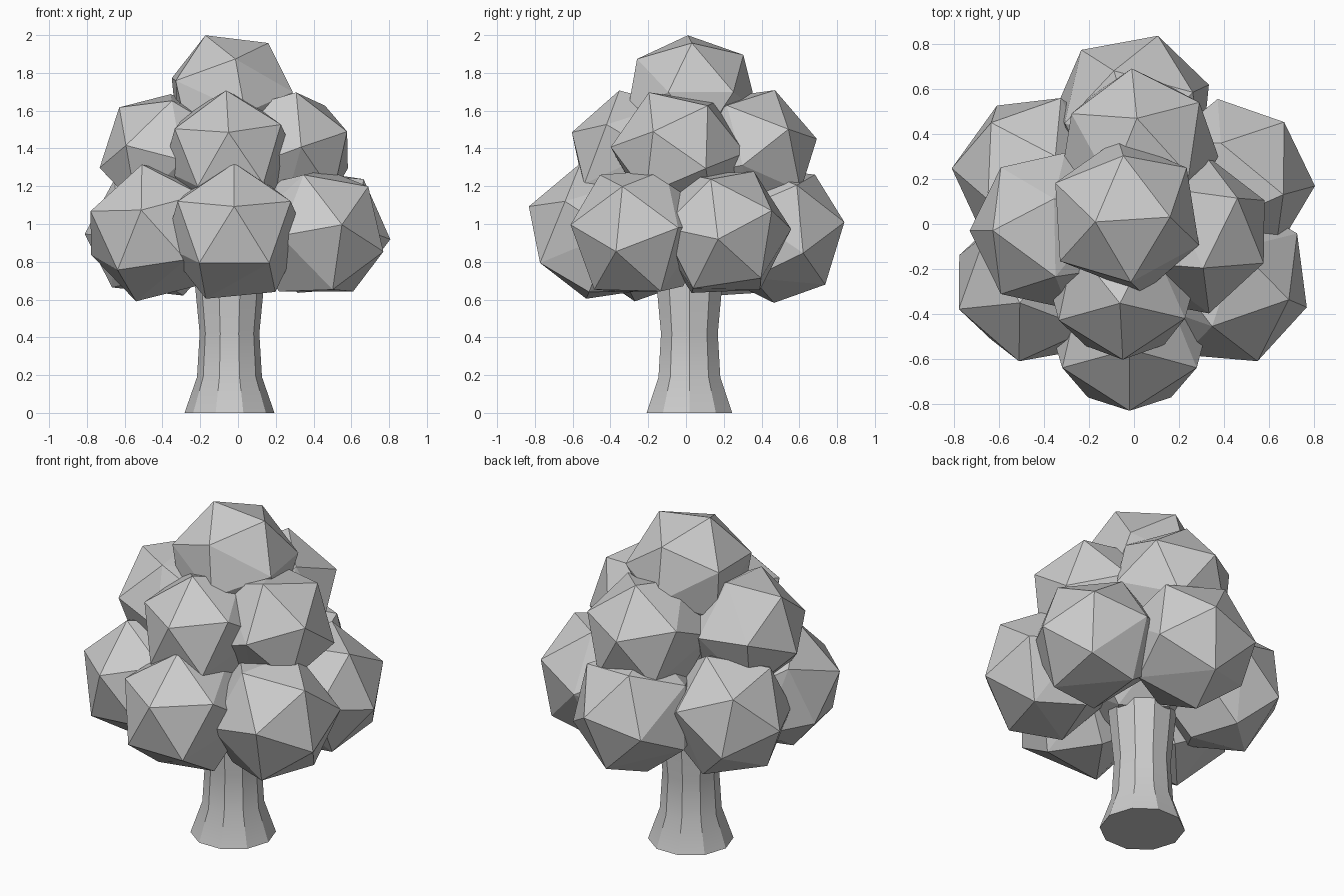
import bpy, bmesh, math
from mathutils import Vector

if "Cube" in bpy.data.objects:
    bpy.data.objects.remove(bpy.data.objects["Cube"])


def make_object(name, bm):
    bmesh.ops.recalc_face_normals(bm, faces=bm.faces)
    mesh = bpy.data.meshes.new(name)
    bm.to_mesh(mesh)
    bm.free()
    obj = bpy.data.objects.new(name, mesh)
    bpy.context.collection.objects.link(obj)
    return obj


def leaf_clump(name, centre, radius, pole, neighbour):
    """Faceted ball with one corner along pole and the next one towards neighbour."""
    c = Vector(centre)
    a = Vector(pole).normalized()
    b = Vector(neighbour)
    b = (b - a * b.dot(a)).normalized()
    n = a.cross(b)
    bm = bmesh.new()
    bm.verts.new(c + a * radius)
    # rings of corners: count, angle from the pole, twist
    for count, polar, twist in [(5, 56, 0), (6, 103, 36), (4, 148, 10)]:
        p = math.radians(polar)
        for k in range(count):
            t = math.radians(twist + 360 * k / count)
            d = a * math.cos(p) + (b * math.cos(t) + n * math.sin(t)) * math.sin(p)
            bm.verts.new(c + d * radius)
    bmesh.ops.convex_hull(bm, input=list(bm.verts))
    return make_object(name, bm)


# Trunk: ten-sided, flared at the foot and again under the crown
bm = bmesh.new()
sides = 10
rings = []
for z, r in [(0, 0.238), (0.19, 0.172), (0.42, 0.158), (0.72, 0.187), (0.85, 0.19)]:
    rings.append([bm.verts.new((-0.045 + r * math.cos(math.tau * k / sides),
                                0.018 + r * math.sin(math.tau * k / sides), z))
                  for k in range(sides)])
for lo, hi in zip(rings, rings[1:]):
    for k in range(sides):
        j = (k + 1) % sides
        bm.faces.new((lo[k], lo[j], hi[j], hi[k]))
bm.faces.new(rings[0])
bm.faces.new(rings[-1])
trunk = make_object("trunk", bm)
bpy.context.view_layer.objects.active = trunk
trunk.select_set(True)
bpy.ops.object.shade_smooth_by_angle(angle=math.radians(24))

# Crown: name, centre, radius, direction of one corner, direction of its neighbour
clumps = [
    ("inner_leaves", (-0.04, 0.02, 1.03), 0.38, (0, 0, 1), (0, 1, 0)),
    # lower ring of six
    ("lower_leaves_front", (-0.02, -0.48, 0.95), 0.38, (0, -0.345, 0.14), (0, 0, 1)),
    ("lower_leaves_front_right", (0.42, -0.26, 0.945), 0.378, (0.347, -0.11, -0.09), (0.28, -0.08, 0.25)),
    ("lower_leaves_front_left", (-0.44, -0.26, 0.955), 0.378, (-0.07, -0.34, 0.115), (-0.07, -0.10, 0.36)),
    ("lower_leaves_back_right", (0.435, 0.19, 0.95), 0.373, (0.364, -0.02, -0.03), (0.213, 0.25, 0.115)),
    ("lower_leaves_back_left", (-0.44, 0.22, 0.955), 0.373, (-0.195, 0.23, 0.215), (-0.364, 0.035, 0)),
    ("lower_leaves_back", (0, 0.48, 0.955), 0.378, (0.107, 0.36, 0.055), (-0.1, 0.18, 0.31)),
    # middle ring of four
    ("middle_leaves_front", (-0.05, -0.27, 1.36), 0.357, (0, -0.32, 0.12), (-0.04, 0, 1)),
    ("middle_leaves_right", (0.26, -0.045, 1.37), 0.363, (0.32, -0.13, 0.12), (0.308, 0.19, -0.105)),
    ("middle_leaves_left", (-0.38, -0.03, 1.36), 0.358, (-0.34, 0, -0.06), (-0.14, -0.33, 0.085)),
    ("middle_leaves_back", (0.02, 0.34, 1.37), 0.363, (-0.03, 0.35, 0.08), (0, 0.05, 0.32)),
    # top
    ("top_leaves", (-0.045, 0.03, 1.665), 0.358, (-0.124, -0.02, 0.325), (0.18, 0, 0.277)),
]
for clump in clumps:
    leaf_clump(*clump)
